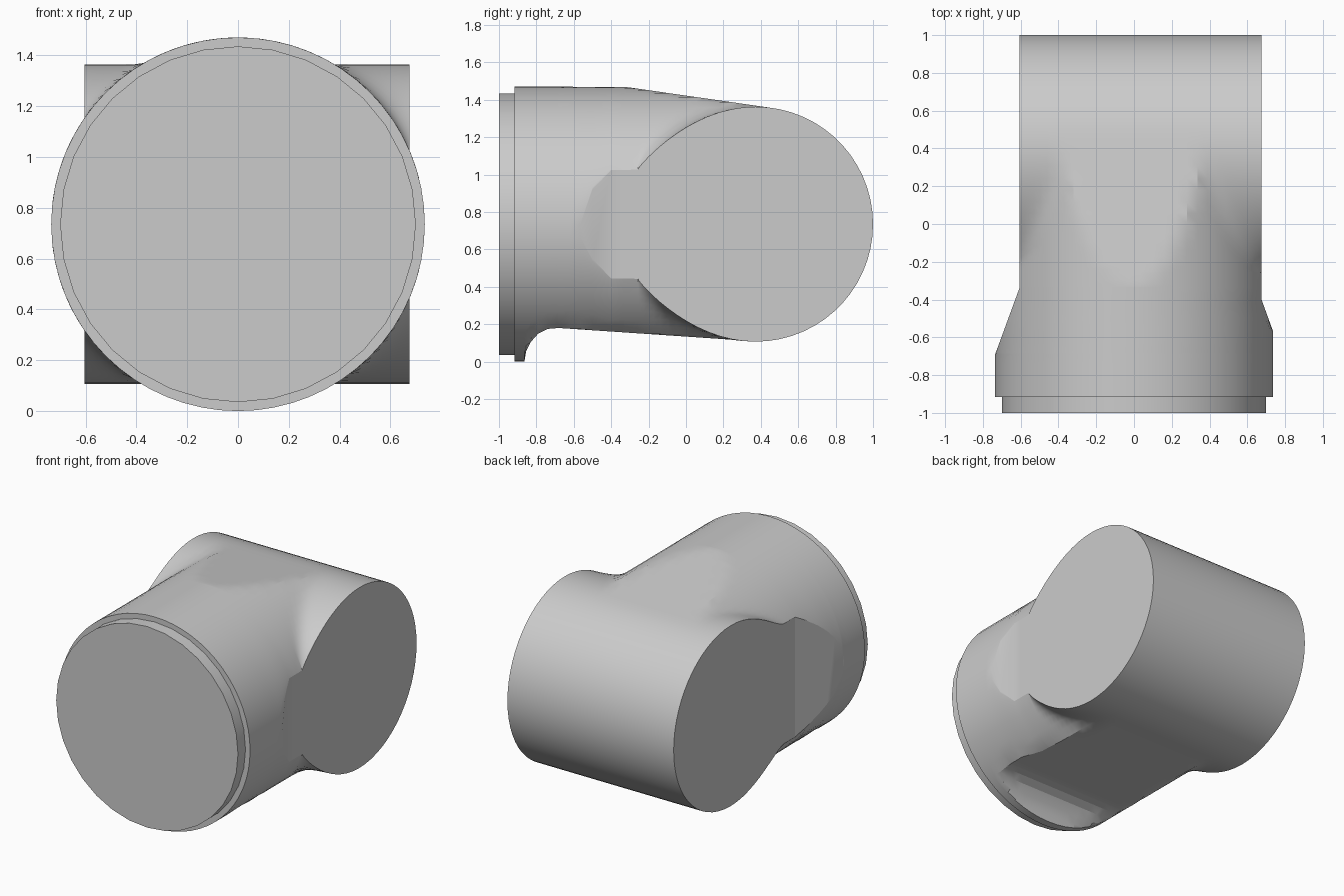
import bpy, bmesh
from math import sqrt, cos, pi

cube = bpy.data.objects.get("Cube")
if cube:
    bpy.data.objects.remove(cube, do_unlink=True)

grey = bpy.data.materials.new("plain_grey")
grey.use_nodes = True
grey.diffuse_color = (0.6, 0.6, 0.6, 1)
grey.node_tree.nodes["Principled BSDF"].inputs["Base Color"].default_value = (0.6, 0.6, 0.6, 1)

R = 0.735          # front barrel radius, also the axis height
CROSS_R = 0.628    # cross barrel radius
CROSS_Y = 1 - CROSS_R
FRONT = -0.917
COLS = 32
ARC = 30

# Profiles along y: half heights and side limits
TOP = [(-0.33, R), (0.4, 0.63)]
BOTTOM = [(-0.864, R), (-0.855, 0.68), (-0.83, 0.63), (-0.79, 0.585),
          (-0.74, 0.56), (-0.68, 0.555), (0.4, 0.628)]
LEFT = [(-0.565, R), (-0.4, 0.675)]
RIGHT = [(-0.69, R), (-0.335, 0.605)]


def along(points, y):
    """Piecewise linear value of a profile at y."""
    if y <= points[0][0]:
        return points[0][1]
    for (a, u), (b, v) in zip(points, points[1:]):
        if y <= b:
            return u + (v - u) * (y - a) / (b - a)
    return points[-1][1]


def root(value):
    return sqrt(max(value, 0))


def half_height(x, y, limit):
    """Barrel trimmed by a sloping limit, blended into the cross barrel."""
    cross = root(CROSS_R ** 2 - (y - CROSS_Y) ** 2)
    if y > CROSS_Y:
        return cross
    circle = root(R * R - x * x)
    barrel = min(circle, along(limit, y))
    blend = max(CROSS_R - circle, 0.0001)
    if y < CROSS_Y - CROSS_R:
        return barrel
    near = max(blend - abs(barrel - cross), 0) / blend
    return max(barrel, cross) + near * near * blend / 4


def finish(bm, name):
    bmesh.ops.remove_doubles(bm, verts=bm.verts, dist=0.0002)
    bmesh.ops.recalc_face_normals(bm, faces=bm.faces)
    mesh = bpy.data.meshes.new(name)
    bm.to_mesh(mesh)
    bm.free()
    mesh.materials.append(grey)
    ob = bpy.data.objects.new(name, mesh)
    bpy.context.collection.objects.link(ob)
    bpy.ops.object.select_all(action='DESELECT')
    ob.select_set(True)
    bpy.context.view_layer.objects.active = ob
    bpy.ops.object.shade_smooth_by_angle(angle=pi / 9)


# Main body: cross-sections lofted from front to back
stations = {FRONT, -0.62, -0.5, -0.3}
stations.update(y for profile in (TOP, BOTTOM, LEFT, RIGHT) for y, _ in profile)
stations.discard(0.4)
stations.update(CROSS_Y - CROSS_R * cos(pi * i / ARC) for i in range(ARC + 1))

bm = bmesh.new()
rings = []
for y in sorted(stations):
    hi, lo = along(LEFT, y), -along(RIGHT, y)
    xs = [(hi + lo) / 2 + (hi - lo) / 2 * cos(pi * i / COLS) for i in range(COLS + 1)]
    ring = [(x, y, R + half_height(x, y, TOP)) for x in xs]
    ring += [(x, y, R - half_height(x, y, BOTTOM)) for x in reversed(xs)]
    rings.append([bm.verts.new(p) for p in ring])
for a, b in zip(rings, rings[1:]):
    for i in range(len(a)):
        j = (i + 1) % len(a)
        bm.faces.new((a[i], a[j], b[j], b[i]))
bm.faces.new(rings[0])
finish(bm, "barrel_body")

# Front lip: short, slightly narrower disc
bm = bmesh.new()
bmesh.ops.create_cone(bm, cap_ends=True, segments=COLS, radius1=0.7, radius2=0.7, depth=0.1)
for v in bm.verts:
    x, y, z = v.co
    v.co = (x, z - 0.95, y + R)
finish(bm, "front_lip")
